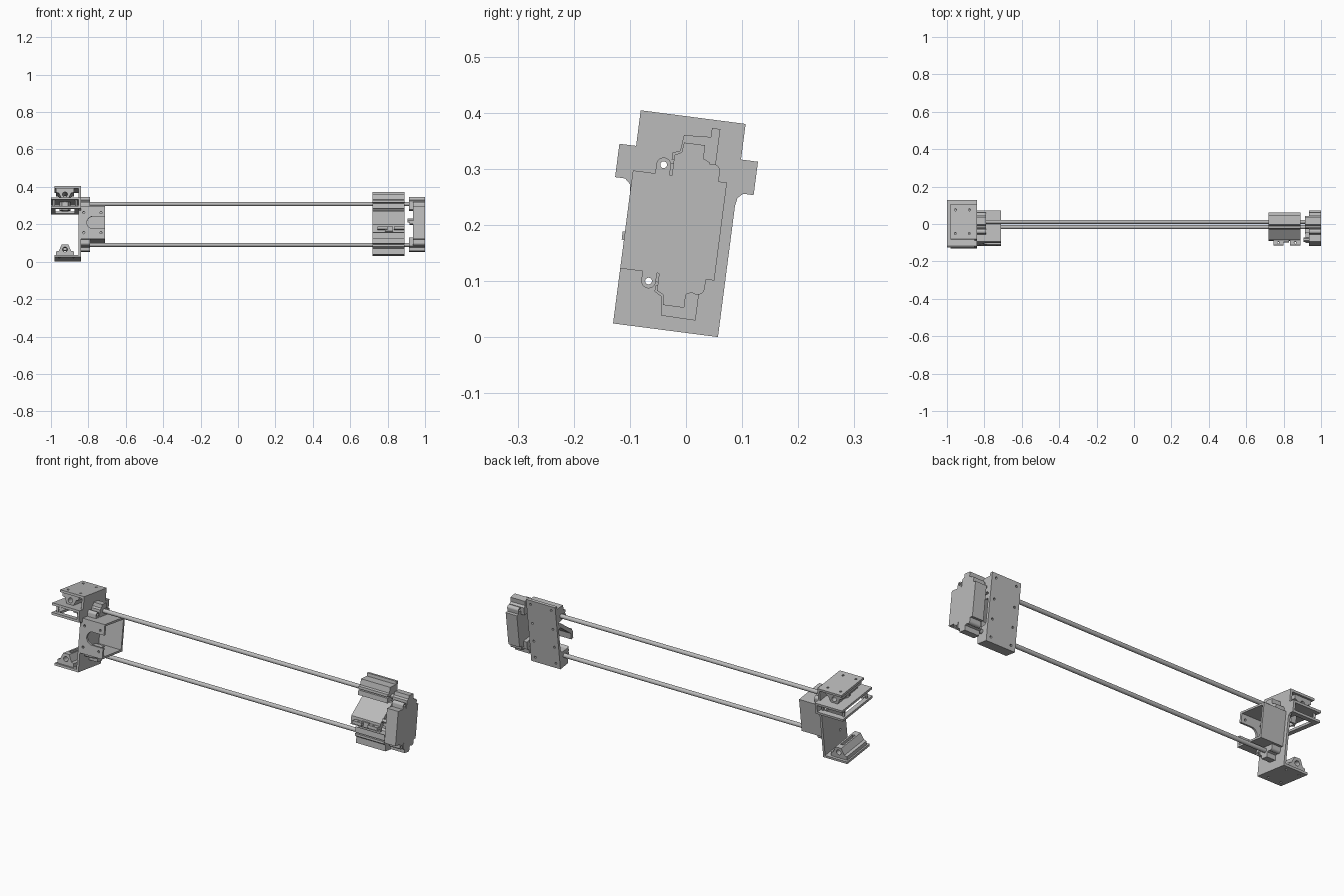
import bpy, bmesh, math
from mathutils import Matrix

if "Cube" in bpy.data.objects:
    bpy.data.objects.remove(bpy.data.objects["Cube"])

# The whole assembly leans 7.4 degrees about x; parts are laid out in (x, u, v) before the lean
LEAN = Matrix.Translation((0, -0.13, 0.0243)) @ Matrix.Rotation(math.radians(-7.4), 4, 'X')

grey = bpy.data.materials.new("plain_grey")
grey.diffuse_color = (0.5, 0.5, 0.5, 1)
grey.use_nodes = True
grey.node_tree.nodes["Principled BSDF"].inputs["Base Color"].default_value = grey.diffuse_color


def prism(name, pts, a0, a1, axis='x'):
    """Extrude a 2D outline along x (pts = u,v), u (pts = x,v) or v (pts = x,u)."""
    put = {'x': lambda p, a: (a, p[0], p[1]),
           'u': lambda p, a: (p[0], a, p[1]),
           'v': lambda p, a: (p[0], p[1], a)}[axis]
    bm = bmesh.new()
    lo = [bm.verts.new(put(p, a0)) for p in pts]
    hi = [bm.verts.new(put(p, a1)) for p in pts]
    n = len(pts)
    bm.faces.new(lo)
    bm.faces.new(hi)
    for i in range(n):
        j = (i + 1) % n
        bm.faces.new((lo[i], lo[j], hi[j], hi[i]))
    bmesh.ops.recalc_face_normals(bm, faces=bm.faces)
    bm.transform(LEAN)
    me = bpy.data.meshes.new(name)
    bm.to_mesh(me)
    bm.free()
    me.materials.append(grey)
    ob = bpy.data.objects.new(name, me)
    bpy.context.collection.objects.link(ob)
    return ob


def box(name, x0, x1, u0, u1, v0, v1):
    return prism(name, [(u0, v0), (u1, v0), (u1, v1), (u0, v1)], x0, x1)


def circle(a, b, r, n=24):
    return [(a + r * math.cos(2 * math.pi * i / n), b + r * math.sin(2 * math.pi * i / n)) for i in range(n)]


def cyl(name, a, b, r, a0, a1, axis='x', n=24):
    ob = prism(name, circle(a, b, r, n), a0, a1, axis)
    if n > 6:
        bpy.context.view_layer.objects.active = ob
        ob.select_set(True)
        bpy.ops.object.shade_smooth_by_angle(angle=math.radians(30))
        ob.select_set(False)
    return ob


def cut(ob, cutters):
    for c in cutters:
        m = ob.modifiers.new("cut", 'BOOLEAN')
        m.operation, m.object, m.solver = 'DIFFERENCE', c, 'EXACT'
        bpy.context.view_layer.objects.active = ob
        bpy.ops.object.modifier_apply(modifier=m.name)
        bpy.data.objects.remove(c)
    return ob


MID = 0.19                      # v halfway between the rods
ROD_U, ROD_V = 0.104, (0.08, 0.30)
BOSS = [(u, v) for u in (0.053, 0.141) for v in (0.083, 0.292)]

# Guide rods
for i, v in enumerate(ROD_V):
    cyl(f"guide_rod_{i}", ROD_U, v, 0.011, -0.835, 0.94)

# Left end: side wall with ears, and the two belt-side screw holes
wall = prism("side_wall", [(0, 0), (0.1885, 0), (0.1885, 0.235), (0.191, 0.25), (0.2, 0.259), (0.219, 0.259),
             (0.219, 0.319), (0.1885, 0.319), (0.1885, 0.383), (0, 0.383), (0, 0.319), (-0.03, 0.319),
             (-0.03, 0.259), (-0.012, 0.259), (-0.002, 0.25), (0, 0.235)], -0.852, -0.84)
cut(wall, [cyl("c", 0.053, v, 0.006, -0.9, -0.8) for v in (0.083, 0.292)])

# Ear plates: upper solid, lower with a window, joined by the nut holder
upper = box("upper_ear_plate", -1, -0.85, -0.03, 0.219, 0.307, 0.319)
cut(upper, [cyl("c", -0.925, 0.094, 0.03, 0.25, 0.35, 'v')])
lower = box("lower_ear_plate", -1, -0.85, -0.03, 0.219, 0.259, 0.271)
cut(lower, [box("c", -0.975, -0.875, 0.0, 0.19, 0.2, 0.3)])
nut = cyl("lead_nut", -0.925, 0.094, 0.03, 0.262, 0.33, 'v', 6)
cut(nut, [cyl("c", -0.925, 0.094, 0.016, 0.2, 0.4, 'v')])
for i, u in enumerate((0.0, 0.19)):
    for j, x in enumerate((-0.985, -0.865)):
        cyl(f"ear_spacer_{i}{j}", x, u, 0.007, 0.265, 0.31, 'v', 12)

# Top and bottom carriage plates with their bearing brackets
for name, base, s in (("bottom", 0, 1), ("top", 0.383, -1)):
    V = lambda d: base + s * d
    plate = box(f"{name}_plate", -0.98, -0.84, 0, 0.1885, min(V(0), V(0.012)), max(V(0), V(0.012)))
    cut(plate, [cyl("c", x, u, 0.006, V(-0.1), V(0.1), 'v', 12)
                for x in (-0.955, -0.88) for u in (0.03, 0.158)])
    br = prism(f"{name}_bearing_bracket", [(-0.972, V(0.01)), (-0.972, V(0.032)), (-0.958, V(0.036)),
               (-0.942, V(0.07)), (-0.908, V(0.07)), (-0.892, V(0.036)), (-0.878, V(0.032)),
               (-0.878, V(0.01))], 0.012, 0.176, 'u')
    cut(br, [cyl("c", -0.925, V(0.043), 0.013, -0.1, 0.3, 'u'),
             box("c", -0.933, -0.917, 0.045, 0.145, min(V(0.04), V(0.09)), max(V(0.04), V(0.09)))])

# Motor mount: open sleeve with a U notch in its front wall
front = box("motor_front_wall", -0.84, -0.71, 0, 0.012, 0.099, 0.275)
notch = [(-0.775 + 0.033 * math.cos(a), MID - 0.003 + 0.033 * math.sin(a))
         for a in [math.pi / 2 + math.pi * i / 14 for i in range(15)]]
notch += [(-0.69, MID - 0.036), (-0.69, MID + 0.030)]
holes = [cyl("c", x, v, 0.006, -0.1, 0.1, 'u', 12) for x in (-0.825, -0.733) for v in (0.132, 0.24)]
cut(front, [prism("c", notch, -0.1, 0.1, 'u')] + holes)
box("motor_back_wall", -0.84, -0.71, 0.158, 0.169, 0.099, 0.275)
box("motor_top_wall", -0.84, -0.71, 0.011, 0.16, 0.265, 0.275)
box("motor_bottom_wall", -0.84, -0.71, 0.011, 0.16, 0.099, 0.109)


def rod_clamps(prefix, x0, x1, xb0, xb1):
    """Rod sockets above and below, plus the four screw bosses."""
    for tag, s, v in (("lower", -1, ROD_V[0]), ("upper", 1, ROD_V[1])):
        prism(f"{prefix}_{tag}_rod_socket", [(0.07, v - s * 0.035), (0.135, v - s * 0.035), (0.135, v + s * 0.006),
              (0.122, v + s * 0.012), (0.122, v + s * 0.036), (0.084, v + s * 0.036),
              (0.082, v + s * 0.018), (0.07, v + s * 0.012)], x0, x1)
    for i, (u, v) in enumerate(BOSS):
        inner = 0.272 if v > MID else 0.102
        b = cyl(f"{prefix}_screw_boss_{i}", u, v, 0.013, xb0, xb1)
        cut(b, [cyl("c", u, v, 0.006, xb0 - 0.1, xb1 + 0.1 if u < 0.1 else xb1 - 0.012)])
        # web from the boss to the body
        w = box(f"{prefix}_boss_web_{i}", xb0, xb1, u - 0.013, u + 0.013, min(v, inner), max(v, inner))
        cut(w, [cyl("c", u, v, 0.0062, xb0 - 0.1, xb1 + 0.1)])


rod_clamps("motor", -0.84, -0.79, -0.84, -0.79)

# Right end: idler block
box("idler_body", 0.935, 1, 0, 0.169, 0.099, 0.275)
rod_clamps("idler", 0.915, 1, 0.935, 1)
cyl("idler_tension_screw", 0.02, 0.2, 0.012, 0.905, 0.94, n=6)
box("idler_tension_tab", 0.918, 0.94, 0.005, 0.06, 0.18, 0.195)

# Sliding carriage: back plate with two slotted rod clamps
car = prism("sliding_carriage", [(0.145, 0.024), (0.145, 0.368), (0.13, 0.368), (0.13, 0.352), (0.082, 0.349),
            (0.079, 0.32), (0.066, 0.316), (0.066, 0.303), (0.09, 0.303), (0.09, 0.297), (0.066, 0.297),
            (0.066, 0.272), (0.074, 0.27), (0.08, 0.277), (0.122, 0.275), (0.131, 0.265),
            (0.131, 0.118), (0.122, 0.108), (0.08, 0.105), (0.066, 0.112), (0.066, 0.083), (0.09, 0.083),
            (0.09, 0.077), (0.066, 0.077), (0.066, 0.066), (0.08, 0.058), (0.0825, 0.025)], 0.72, 0.89)
cut(car, [cyl("c", x, v, 0.006, 0.134, 0.2, 'u', 12) for x in (0.745, 0.865) for v in (0.05, 0.14, 0.24, 0.345)])

# Sloping tool shelf in front of the carriage, with two feet
prism("tool_shelf", [(0.135, 0.262), (0.11, 0.262), (0.0227, 0.178), (0.0227, 0.135), (0.04, 0.135),
      (0.04, 0.168), (0.115, 0.24), (0.135, 0.24)], 0.72, 0.89)
for i, x in enumerate((0.745, 0.835)):
    foot = box(f"shelf_foot_{i}", x, x + 0.055, -0.004, 0.03, 0.15, 0.165)
    cut(foot, [cyl("c", x + 0.0275, 0.009, 0.006, 0.1, 0.2, 'v', 12)])
box("shelf_stop", 0.785, 0.83, 0.012, 0.03, 0.142, 0.168)
